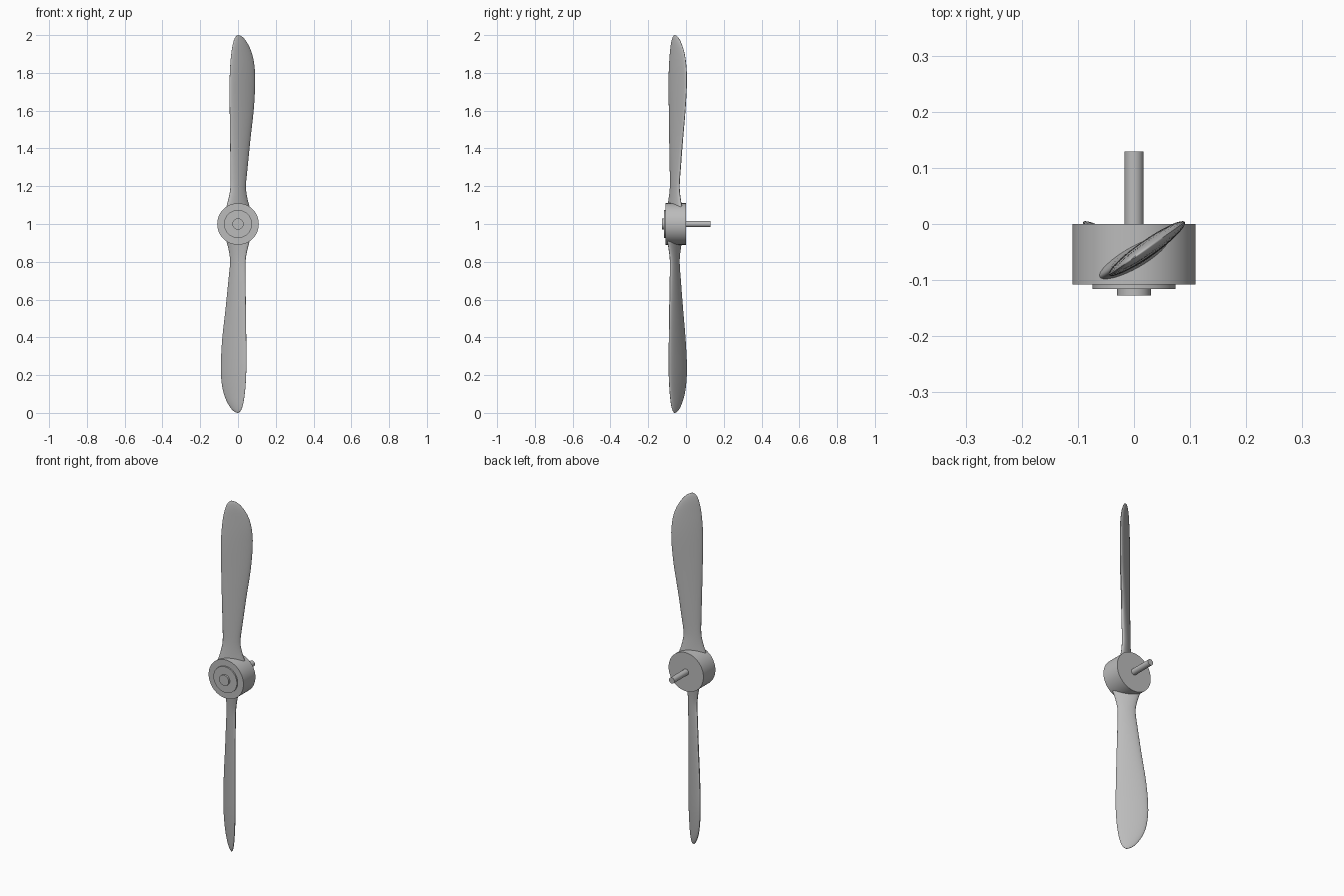
import bpy, bmesh, math
from mathutils import Matrix, Vector

cube = bpy.data.objects.get("Cube")
if cube:
    bpy.data.objects.remove(cube)

grey = bpy.data.materials.new("satin grey")
grey.use_nodes = True
grey.diffuse_color = (0.5, 0.5, 0.5, 1)
grey.node_tree.nodes["Principled BSDF"].inputs["Base Color"].default_value = (0.5, 0.5, 0.5, 1)


def finish(name, bm):
    bmesh.ops.recalc_face_normals(bm, faces=bm.faces)
    mesh = bpy.data.meshes.new(name)
    bm.to_mesh(mesh)
    bm.free()
    mesh.materials.append(grey)
    obj = bpy.data.objects.new(name, mesh)
    bpy.context.collection.objects.link(obj)
    bpy.ops.object.select_all(action="DESELECT")
    obj.select_set(True)
    bpy.context.view_layer.objects.active = obj
    bpy.ops.object.shade_smooth_by_angle(angle=math.radians(40))
    return obj


def disc(name, radius, y0, y1):
    """Cylinder along y, on the propeller axis."""
    bm = bmesh.new()
    place = Matrix.Translation((0, (y0 + y1) / 2, 1)) @ Matrix.Rotation(math.pi / 2, 4, "X")
    bmesh.ops.create_cone(bm, cap_ends=True, segments=64, radius1=radius, radius2=radius,
                          depth=y1 - y0, matrix=place)
    return finish(name, bm)


# Blade stations: height above axis, left edge x, right edge x, half thickness, pitch in degrees
STATIONS = [
    (0.05, -0.072, 0.072, 0.022, 30), (0.09, -0.062, 0.062, 0.020, 30),
    (0.14, -0.049, 0.049, 0.017, 30), (0.20, -0.040, 0.042, 0.015, 29),
    (0.30, -0.040, 0.051, 0.015, 31), (0.45, -0.042, 0.066, 0.015, 33),
    (0.60, -0.044, 0.083, 0.015, 34), (0.74, -0.045, 0.091, 0.015, 35),
    (0.83, -0.042, 0.088, 0.014, 35), (0.90, -0.036, 0.075, 0.012, 35),
    (0.95, -0.028, 0.054, 0.010, 35), (0.98, -0.019, 0.034, 0.007, 35),
    (0.994, -0.010, 0.018, 0.004, 35), (1.0, -0.002, 0.004, 0.001, 35),
]


def spline(a, b, c, d, t):
    return [q + 0.5 * t * (r - p + t * (2*p - 5*q + 4*r - s + t * (3 * (q - r) + s - p)))
            for p, q, r, s in zip(a, b, c, d)]


def blade(name, turn):
    """Loft twisted elliptical sections from root to tip."""
    last = len(STATIONS) - 1
    sections = []
    for i in range(last):
        quad = [STATIONS[min(max(i + k, 0), last)] for k in (-1, 0, 1, 2)]
        sections += [spline(*quad, t / 3) for t in range(3)]
    sections.append(STATIONS[last])

    bm = bmesh.new()
    rings = []
    for z, left, right, thick, pitch in sections:
        angle = math.radians(pitch)
        half = (right - left) / 2
        chord = math.sqrt(max(half**2 - (thick * math.sin(angle))**2, 0)) / math.cos(angle)
        middle = (left + right) / 2
        twist = Matrix.Rotation(angle, 3, "Z")
        offset = Vector((middle, -0.06 + middle * math.tan(angle), z))
        rings.append([bm.verts.new(twist @ Vector((chord * math.cos(a), thick * math.sin(a), 0)) + offset)
                      for a in (math.tau * k / 32 for k in range(32))])
    for low, high in zip(rings, rings[1:]):
        for k in range(32):
            j = (k + 1) % 32
            bm.faces.new((low[k], low[j], high[j], high[k]))
    bm.faces.new(rings[0])
    bm.faces.new(rings[-1])
    bm.transform(Matrix.Translation((0, 0, 1)) @ Matrix.Rotation(turn, 4, "Y"))
    return finish(name, bm)


# Hub, front plate, nut and drive shaft
disc("hub", 0.11, -0.108, 0)
disc("front_plate", 0.074, -0.116, -0.107)
disc("shaft_nut", 0.03, -0.127, -0.115)
disc("drive_shaft", 0.017, -0.01, 0.129)

# Two opposite blades
blade("upper_blade", 0)
blade("lower_blade", math.pi)
